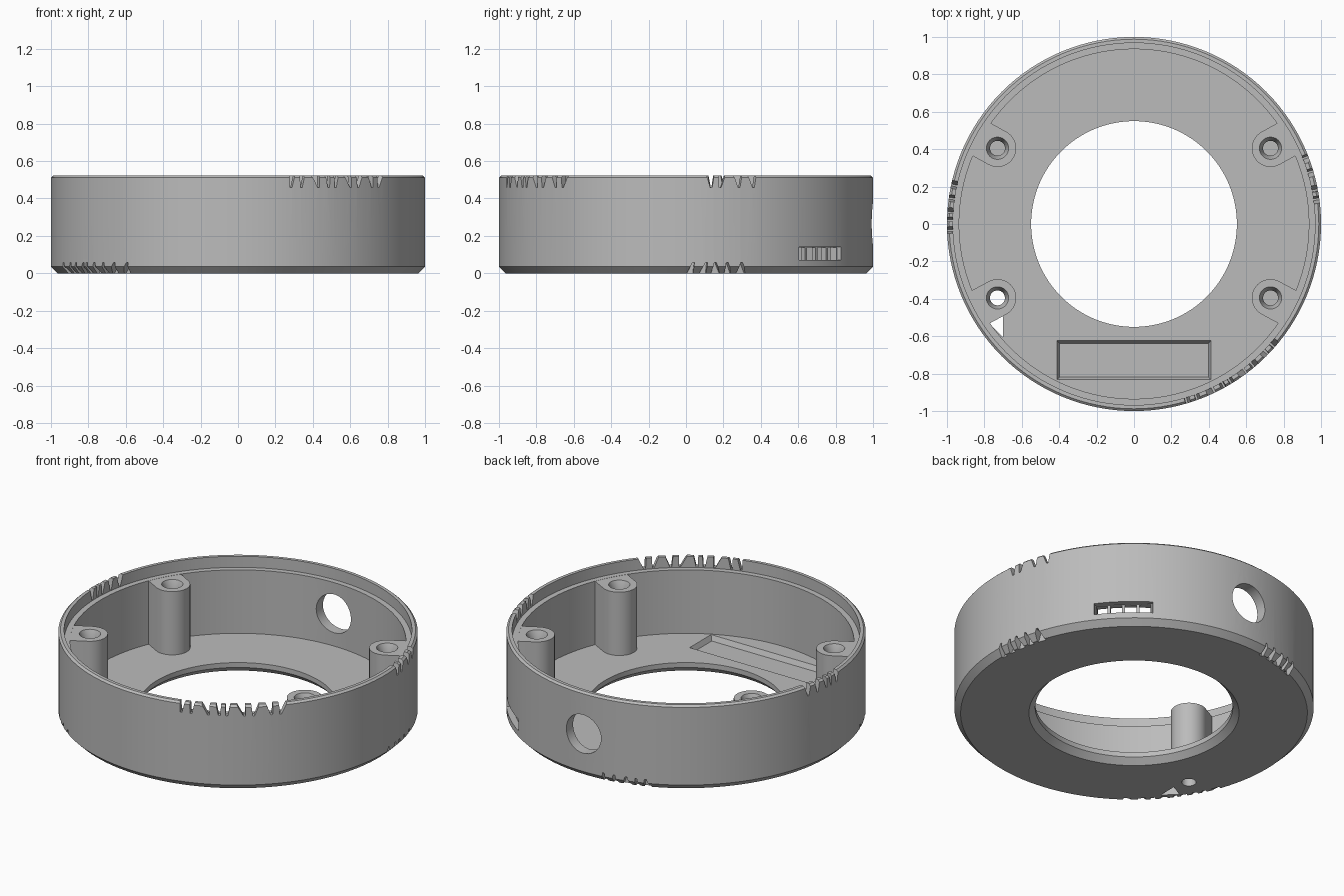
import bpy, bmesh, random
from math import cos, sin, pi, radians, atan2, hypot
from mathutils import Vector

random.seed(4)
cube = bpy.data.objects.get("Cube")
if cube:
    bpy.data.objects.remove(cube)

grey = bpy.data.materials.new("plain_grey")
grey.use_nodes = True
grey.diffuse_color = (0.5, 0.5, 0.5, 1)
grey.node_tree.nodes["Principled BSDF"].inputs["Base Color"].default_value = (0.5, 0.5, 0.5, 1)

HEIGHT, LEDGE, FLOOR = 0.523, 0.455, 0.065


def finish(bm, name):
    bmesh.ops.recalc_face_normals(bm, faces=bm.faces)
    mesh = bpy.data.meshes.new(name)
    bm.to_mesh(mesh)
    bm.free()
    mesh.materials.append(grey)
    obj = bpy.data.objects.new(name, mesh)
    bpy.context.collection.objects.link(obj)
    return obj


def revolve(name, profile, steps, centre=(0, 0)):
    """Spin a closed (radius, z) profile about a vertical axis."""
    bm = bmesh.new()
    vs = [bm.verts.new((r, 0, z)) for r, z in profile]
    edges = [bm.edges.new((v, vs[i - 1])) for i, v in enumerate(vs)]
    bmesh.ops.spin(bm, geom=vs + edges, cent=(0, 0, 0), axis=(0, 0, 1),
                   angle=2 * pi, steps=steps, use_merge=True)
    bmesh.ops.remove_doubles(bm, verts=bm.verts, dist=1e-5)
    bmesh.ops.translate(bm, verts=bm.verts, vec=(*centre, 0))
    return finish(bm, name)


def add_loft(bm, first, second):
    """Closed solid between two matching loops."""
    a = [bm.verts.new(p) for p in first]
    b = [bm.verts.new(p) for p in second]
    bm.faces.new(a)
    bm.faces.new(b)
    for i in range(len(a)):
        bm.faces.new((a[i - 1], a[i], b[i], b[i - 1]))


def loft(name, first, second):
    bm = bmesh.new()
    add_loft(bm, first, second)
    return finish(bm, name)


def radial(name, shapes, r0, r1):
    """Solids drawn as (azimuth, z) outlines, extruded outwards from r0 to r1."""
    bm = bmesh.new()
    for shape in shapes:
        ring = [[(r * cos(radians(a)), r * sin(radians(a)), z) for a, z in shape]
                for r in (r0, r1)]
        add_loft(bm, *ring)
    return finish(bm, name)


def cut(obj, cutter):
    mod = obj.modifiers.new("cut", 'BOOLEAN')
    mod.operation, mod.solver, mod.object = 'DIFFERENCE', 'EXACT', cutter
    bpy.ops.object.select_all(action='DESELECT')
    bpy.context.view_layer.objects.active = obj
    obj.select_set(True)
    bpy.ops.object.modifier_apply(modifier=mod.name)
    bpy.data.objects.remove(cutter)


def smooth(obj):
    bpy.ops.object.select_all(action='DESELECT')
    bpy.context.view_layer.objects.active = obj
    obj.select_set(True)
    bpy.ops.object.shade_smooth_by_angle(angle=radians(30))


def box(a0, a1, z0, z1):
    return [(a0, z0), (a1, z0), (a1, z1), (a0, z1)]


def chips(start, end, low, high, point_down):
    """Row of uneven slanted chips along the rim."""
    shapes, a = [], start
    while a < end:
        w = random.uniform(1.5, 3.5)
        tip = a + w * random.random()
        if point_down:
            shapes.append([(a, high), (tip, low), (tip + 0.6, low), (a + w, high)])
        else:
            shapes.append([(a, low), (a + w, low), (tip + 0.6, high), (tip, high)])
        a += w + random.uniform(1, 2)
    return shapes


# Round tray: floor with a central opening, wall and stepped lip
tray = revolve("tray", [
    (0.585, 0), (0.965, 0), (1, 0.035), (1, 0.512), (0.988, HEIGHT), (0.968, HEIGHT),
    (0.968, LEDGE), (0.935, LEDGE), (0.935, FLOOR), (0.55, FLOOR), (0.55, 0.035)], 128)

# Round cable hole through the back wall
ring = [(0.118 * cos(t * pi / 20), 0.265 + 0.118 * sin(t * pi / 20)) for t in range(40)]
cut(tray, loft("cable_hole", [(x, 0.8, z) for x, z in ring], [(x, 1.1, z) for x, z in ring]))

# Side slot: shallow pocket with barred openings
cut(tray, radial("slot_pocket", [box(37.2, 56, 0.07, 0.14)], 0.975, 1.08))
cut(tray, radial("slot_openings", [box(a, a + 3.8, 0.072, 0.138)
                                   for a in (37.4, 42.2, 47.0, 51.8)], 0.88, 1.05))


# Label recess in the floor, with sloping sides
def rectangle(inset, z):
    x, y0, y1 = 0.412 - inset, -0.832 + inset, -0.624 - inset
    return [(-x, y0, z), (x, y0, z), (x, y1, z), (-x, y1, z)]


cut(tray, loft("label_recess", rectangle(0.014, 0.035), rectangle(-0.005, 0.075)))

# Chipped stretches of the lip and of the lower edge
for start, end in ((286, 321), (6, 19), (166, 182)):
    cut(tray, radial("lip_chips", chips(start, end, LEDGE + 0.004, HEIGHT + 0.02, True), 0.95, 1.03))
for start, end in ((200, 234), (0, 18), (97, 114)):
    cut(tray, radial("edge_chips", chips(start, end, -0.01, 0.058, False), 0.95, 1.03))

# Small three-sided break in the floor
gap = [(-0.775, -0.53), (-0.7, -0.49), (-0.7, -0.605)]
cut(tray, loft("floor_break", [(x, y, -0.05) for x, y in gap], [(x, y, 0.1) for x, y in gap]))


# Screw posts, rounded inwards and running straight out to the wall
def screw_hole(bottom, centre):
    return revolve("screw_hole", [(0, bottom), (0.04, bottom), (0.04, 0.405), (0.062, 0.46),
                                  (0.062, 0.5), (0, 0.5)], 32, centre)


for side, sx in (("left", 1), ("right", -1)):
    for end, y in (("back", 0.405), ("front", -0.395)):
        centre = Vector((0.73 * sx, y))
        out = centre.normalized()
        across = Vector((-out.y, out.x))
        arc = [centre + 0.1 * (across * cos(t * pi / 20) - out * sin(t * pi / 20))
               for t in range(21)]
        reach = out * (0.942 - centre.length)
        outline = [arc[0] + reach] + arc + [arc[-1] + reach]
        post = loft(f"{end}_{side}_screw_post", [(*p, 0.06) for p in outline],
                    [(*p, LEDGE - 0.001) for p in outline])
        through = side == "right" and end == "front"
        cut(post, screw_hole(-0.05 if through else 0.1, centre))
        if through:
            cut(tray, screw_hole(-0.05, centre))
        smooth(post)

smooth(tray)
